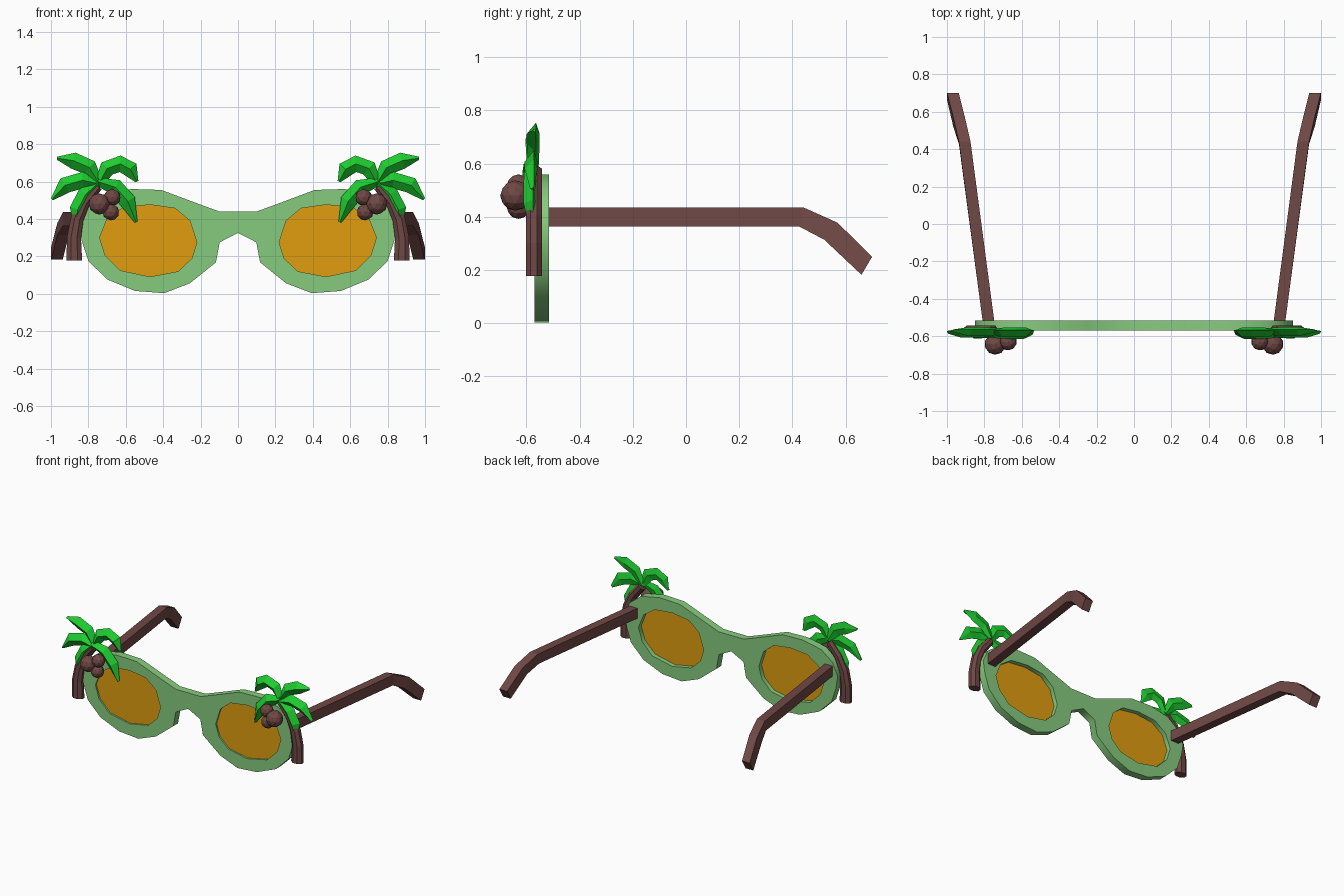
import bpy, bmesh
from math import sin, cos, pi
from mathutils import Vector

if "Cube" in bpy.data.objects:
    bpy.data.objects.remove(bpy.data.objects["Cube"])


def material(name, rgb):
    m = bpy.data.materials.new(name)
    m.diffuse_color = (*rgb, 1)
    m.use_nodes = True
    m.node_tree.nodes["Principled BSDF"].inputs["Base Color"].default_value = m.diffuse_color
    return m


GREEN = material("frame_green", (0.24, 0.60, 0.21))
ORANGE = material("lens_orange", (0.75, 0.34, 0.005))
BROWN = material("bark_brown", (0.16, 0.065, 0.06))
LEAF = material("leaf_green", (0.013, 0.62, 0.03))


def finish(name, bm, mat):
    """Turn a right-hand part into an object mirrored across x = 0."""
    bmesh.ops.recalc_face_normals(bm, faces=bm.faces)
    me = bpy.data.meshes.new(name)
    bm.to_mesh(me)
    bm.free()
    me.materials.append(mat)
    ob = bpy.data.objects.new(name, me)
    bpy.context.collection.objects.link(ob)
    mod = ob.modifiers.new("mirror", 'MIRROR')
    mod.use_mirror_merge = False
    return ob


def loft(bm, rings):
    """Skin a row of equal-sized rings and cap both ends."""
    vs = [[bm.verts.new(p) for p in r] for r in rings]
    n = len(vs[0])
    for a, b in zip(vs, vs[1:]):
        for i in range(n):
            j = (i + 1) % n
            bm.faces.new((a[i], a[j], b[j], b[i]))
    bm.faces.new(vs[0])
    bm.faces.new(vs[-1])


def tangent(pts, i):
    a, b = pts[max(i - 1, 0)], pts[min(i + 1, len(pts) - 1)]
    return Vector((b[0] - a[0], b[1] - a[1])).normalized()


# Frame: outline of the right half, mirrored, with two lens holes
half = [(0.10, 0.44), (0.25, 0.495), (0.41, 0.555), (0.57, 0.56), (0.72, 0.53),
        (0.81, 0.46), (0.85, 0.37), (0.835, 0.28), (0.80, 0.175), (0.70, 0.077),
        (0.55, 0.015), (0.395, 0.003), (0.257, 0.056), (0.118, 0.168),
        (0.098, 0.275)]
hole = [(0.74, 0.30), (0.71, 0.205), (0.63, 0.125), (0.47, 0.091), (0.32, 0.12),
        (0.246, 0.19), (0.22, 0.275), (0.257, 0.39), (0.337, 0.457), (0.47, 0.476),
        (0.61, 0.462), (0.70, 0.40)]
outline = half + [(0, 0.325)] + [(-x, z) for x, z in reversed(half)]
cu = bpy.data.curves.new("frame", 'CURVE')
cu.dimensions = '2D'
cu.fill_mode = 'BOTH'
cu.extrude = 0.027
for loop in (outline, hole, [(-x, z) for x, z in hole]):
    sp = cu.splines.new('POLY')
    sp.points.add(len(loop) - 1)
    for p, (x, z) in zip(sp.points, loop):
        p.co = (x, z, 0, 1)
    sp.use_cyclic_u = True
cu.materials.append(GREEN)
frame = bpy.data.objects.new("frame", cu)
frame.location.y = -0.542
frame.rotation_euler.x = pi / 2
bpy.context.collection.objects.link(frame)
bpy.context.view_layer.objects.active = frame
frame.select_set(True)
bpy.ops.object.convert(target='MESH')

# Lenses: thin plates inside the holes
bm = bmesh.new()
loft(bm, [[(x, y, z) for x, z in hole] for y in (-0.557, -0.547)])
finish("lenses", bm, ORANGE)

# Temples: square bar that bends down behind the ear
bm = bmesh.new()
stations = [(0.778, (-0.52, 0.436), (-0.52, 0.363)),
            (0.905, (0.44, 0.436), (0.427, 0.363)),
            (0.935, (0.57, 0.378), (0.52, 0.314)),
            (0.968, (0.70, 0.25), (0.66, 0.182))]
loft(bm, [[(x - 0.031, *t), (x + 0.031, *t), (x + 0.031, *b), (x - 0.031, *b)]
          for x, t, b in stations])
finish("temples", bm, BROWN)

# Palm trunks: curved eight-sided tube
bm = bmesh.new()
path = [(0.875, 0.177), (0.877, 0.30), (0.86, 0.40), (0.82, 0.49), (0.75, 0.575)]
rings = []
for i, (x, z) in enumerate(path):
    t = tangent(path, i) if i else Vector((0, 1))
    r = 0.045 - 0.004 * i
    rings.append([(x + t.y * r * cos(a), -0.572 + 0.032 * sin(a), z - t.x * r * cos(a))
                  for a in (pi / 8 + k * pi / 4 for k in range(8))])
loft(bm, rings)
finish("palm_trunks", bm, BROWN)

# Palm leaves: ridged blades arching out of the crown
leaves = [
    [(0.74, 0.585), (0.795, 0.675), (0.88, 0.712), (0.968, 0.725)],
    [(0.745, 0.585), (0.70, 0.67), (0.63, 0.695), (0.575, 0.665), (0.54, 0.60)],
    [(0.735, 0.585), (0.83, 0.607), (0.925, 0.58), (0.995, 0.505)],
    [(0.74, 0.60), (0.815, 0.53), (0.857, 0.45), (0.87, 0.36)],
    [(0.75, 0.60), (0.655, 0.57), (0.59, 0.495), (0.545, 0.383)],
]
bm = bmesh.new()
for k, pts in enumerate(leaves):
    y0 = -0.572 - 0.004 * k
    rings = []
    for i, (x, z) in enumerate(pts):
        t = tangent(pts, i)
        end = i == len(pts) - 1
        w = 0.022 if i == 0 else 0.008 if end else 0.044
        d = 0.022 if i == 0 else 0.006 if end else 0.027
        rings.append([(x - t.y * w, y0 + 0.008, z + t.x * w), (x, y0 - d, z),
                      (x + t.y * w, y0 + 0.008, z - t.x * w), (x, y0 + d * 0.8, z)])
    loft(bm, rings)
finish("palm_leaves", bm, LEAF)

# Coconuts: cluster of three under each crown
bm = bmesh.new()
for x, y, z, r in [(0.742, -0.642, 0.48, 0.057), (0.672, -0.63, 0.515, 0.045),
                   (0.68, -0.63, 0.437, 0.045)]:
    res = bmesh.ops.create_icosphere(bm, subdivisions=2, radius=r)
    bmesh.ops.translate(bm, verts=res["verts"], vec=(x, y, z))
finish("coconuts", bm, BROWN)
